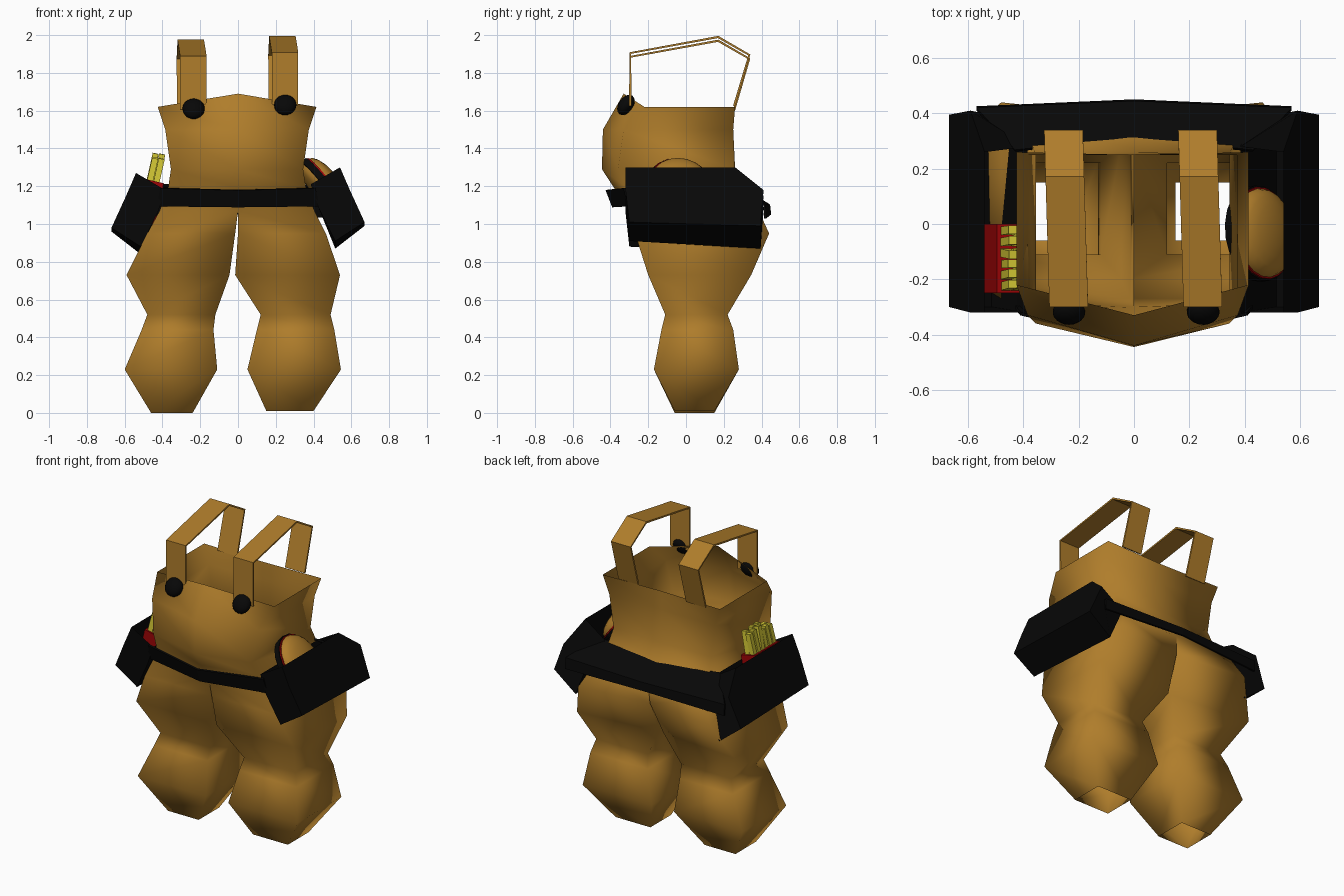
import bpy, bmesh, math, random
from mathutils import Vector, Matrix

if "Cube" in bpy.data.objects:
    bpy.data.objects.remove(bpy.data.objects["Cube"])
random.seed(4)


def material(name, rgb):
    m = bpy.data.materials.new(name)
    m.use_nodes = True
    m.diffuse_color = (*rgb, 1)
    bsdf = m.node_tree.nodes["Principled BSDF"]
    bsdf.inputs["Base Color"].default_value = (*rgb, 1)
    bsdf.inputs["Roughness"].default_value = 0.9
    return m


TAN = material("tan cloth", (0.43, 0.205, 0.024))
BLACK = material("black leather", (0.0022, 0.0022, 0.0022))
RED = material("red carton", (0.34, 0.0015, 0.002))
YELLOW = material("yellow fries", (0.66, 0.58, 0.035))


def finish(name, bm, mat, smooth=False, thickness=0):
    bmesh.ops.recalc_face_normals(bm, faces=bm.faces[:])
    for f in bm.faces:
        f.smooth = smooth
    me = bpy.data.meshes.new(name)
    bm.to_mesh(me)
    bm.free()
    me.materials.append(mat)
    ob = bpy.data.objects.new(name, me)
    bpy.context.collection.objects.link(ob)
    if thickness:
        mod = ob.modifiers.new("thickness", 'SOLIDIFY')
        mod.thickness = thickness
        mod.offset = 0
    return ob


def loft(bm, rows, closed):
    """Bridge successive rows of vertices with quads."""
    for a, b in zip(rows, rows[1:]):
        n = len(a)
        for i in range(n if closed else n - 1):
            j = (i + 1) % n
            bm.faces.new((a[i], a[j], b[j], b[i]))


def sheet(name, rows, mat, thickness):
    bm = bmesh.new()
    loft(bm, [[bm.verts.new(p) for p in row] for row in rows], False)
    return finish(name, bm, mat, thickness=thickness)


# Overalls: six-sided torso rings that split into two four-sided legs
bm = bmesh.new()
# z, half width, front corner y, front middle y, back corner y, back middle y
torso = [(1.62, .425, -.22, -.33, .26, .25),
         (1.50, .385, -.33, -.44, .25, .25),
         (1.29, .355, -.36, -.445, .25, .26),
         (1.19, .37, -.31, -.38, .29, .31),
         (1.07, .415, -.285, -.30, .385, .39)]
rings = []
for k, (z, w, fc, fm, bc, bmid) in enumerate(torso):
    mid_z = z + (0.07 if k == 0 else 0)
    pts = [(0, fm, mid_z), (w - .01, fc, z), (w - .01, bc, z),
           (0, bmid, z), (-w, bc, z), (-w, fc, z)]
    rings.append([bm.verts.new(p) for p in pts])
loft(bm, rings, True)
hip = rings[-1]
# z, inner x, outer x, front y, back y
left_leg = [(.95, 0, .465, -.27, .44), (.73, -.015, .54, -.2, .345),
            (.52, .12, .49, -.11, .22), (.44, .1, .51, -.13, .25),
            (.23, .05, .545, -.17, .28), (.01, .15, .40, -.06, .15)]
right_leg = [(.95, -.015, -.48, -.27, .44), (.73, -.045, -.59, -.2, .345),
             (.52, -.12, -.48, -.11, .22), (.44, -.13, -.51, -.13, .25),
             (.23, -.11, -.60, -.17, .28), (0, -.24, -.46, -.06, .15)]
for top, leg in (((0, 1, 2, 3), left_leg), ((0, 5, 4, 3), right_leg)):
    rows = [[hip[i] for i in top]]
    for z, xi, xo, f, b in leg:
        dent = .05 if z > .6 else 0
        rows.append([bm.verts.new(p) for p in
                     ((xi, f, z), (xo, f, z), (xo, b, z), (xi, b - dent, z))])
    loft(bm, rows, True)
finish("overalls", bm, TAN, smooth=True)

# Shoulder straps and their buttons
strap_path = [(-.295, 1.62), (-.295, 1.90), (.17, 1.985), (.335, 1.89), (.255, 1.62)]
for side, x, lift in (("right", -.245, -.015), ("left", .24, .005)):
    sheet(side + "_strap",
          [[(x - .07 - y * .03, y, z + lift), (x + .07 - y * .03, y, z + lift)]
           for y, z in strap_path], TAN, .012)
    bm = bmesh.new()
    tilt = Matrix.Translation((x + .01, -.318, 1.625 + lift)) @ Matrix.Rotation(-.6, 4, 'X')
    bmesh.ops.create_uvsphere(bm, u_segments=14, v_segments=8, radius=.06,
                              matrix=tilt @ Matrix.Diagonal((1, .65, 1, 1)))
    finish(side + "_button", bm, BLACK, smooth=True)


# Belt: a front band and a back band that slopes out over the hips
def band(name, rows):
    sheet(name, [[(-x, y, z), (0, ym, zm), (x, y, z)] for x, y, z, ym, zm in rows],
          BLACK, .012)


band("belt_front", [(.41, -.325, 1.19, -.42, 1.18), (.43, -.30, 1.095, -.385, 1.09)])
band("belt_back", [(.43, .265, 1.21, .31, 1.18), (.57, .415, 1.10, .44, 1.10),
                   (.57, .42, 1.03, .445, 1.05)])

# Belt pouches: tilted boxes with an open top
# x, z, back y, rise of the front edge
profile = [(.54, 1.30, .26, 0), (.592, 1.18, .41, 0), (.67, .99, .395, .02),
           (.515, .87, .395, .04), (.425, 1.09, .41, 0), (.385, 1.21, .28, 0)]
for side, s, drop in (("left", 1, 0), ("right", -1, .03)):
    bm = bmesh.new()
    front = [bm.verts.new((s * x, -.30 - (.02 if z > 1 else 0), z - drop + rise))
             for x, z, y, rise in profile]
    back = [bm.verts.new((s * x, y, z - drop)) for x, z, y, rise in profile]
    loft(bm, [front, back], False)
    bm.faces.new(front)
    bm.faces.new(back)
    finish(side + "_pouch", bm, BLACK)


# Carton of fries in the right pouch
def box(bm, centre, size, turn):
    mat = Matrix.Translation(centre) @ turn @ Matrix.Diagonal((*size, 1))
    bmesh.ops.create_cube(bm, size=1, matrix=mat)


lean = Matrix.Rotation(.22, 4, 'Y')
bm = bmesh.new()
box(bm, (-.468, -.125, 1.12), (.105, .25, .22), lean)
finish("fries_carton", bm, RED)
bm = bmesh.new()
for row in range(2):
    for i in range(6):
        height = random.uniform(.23, .27)
        turn = lean @ Matrix.Rotation(random.uniform(-.08, .08), 4, 'X')
        box(bm, (-.465 + row * .035, -.225 + i * .04, 1.11 + height / 2),
            (.032, .03, height), turn)
finish("fries", bm, YELLOW)

# Burger standing in the left pouch, its layers stacked along a tilted axis
axis = Vector((.78, .12, .6)).to_track_quat('Z', 'Y').to_matrix().to_4x4()
place = Matrix.Translation((.45, -.035, 1.2)) @ axis
for name, mat, radius, offset, depth in (("burger_patty", BLACK, .174, 0, .035),
                                         ("burger_sauce", RED, .168, .021, .01)):
    bm = bmesh.new()
    bmesh.ops.create_cone(bm, cap_ends=True, segments=20, radius1=radius,
                          radius2=radius, depth=depth,
                          matrix=place @ Matrix.Translation((0, 0, offset)))
    finish(name, bm, mat)
for name, offset, bulge in (("burger_bun_top", .026, .38), ("burger_bun_base", -.018, -.3)):
    bm = bmesh.new()
    bmesh.ops.create_uvsphere(bm, u_segments=20, v_segments=10, radius=.162)
    bmesh.ops.delete(bm, geom=[v for v in bm.verts if v.co.z < -.01], context='VERTS')
    bm.transform(place @ Matrix.Translation((0, 0, offset)) @ Matrix.Diagonal((1, 1, bulge, 1)))
    finish(name, bm, TAN, smooth=True)
